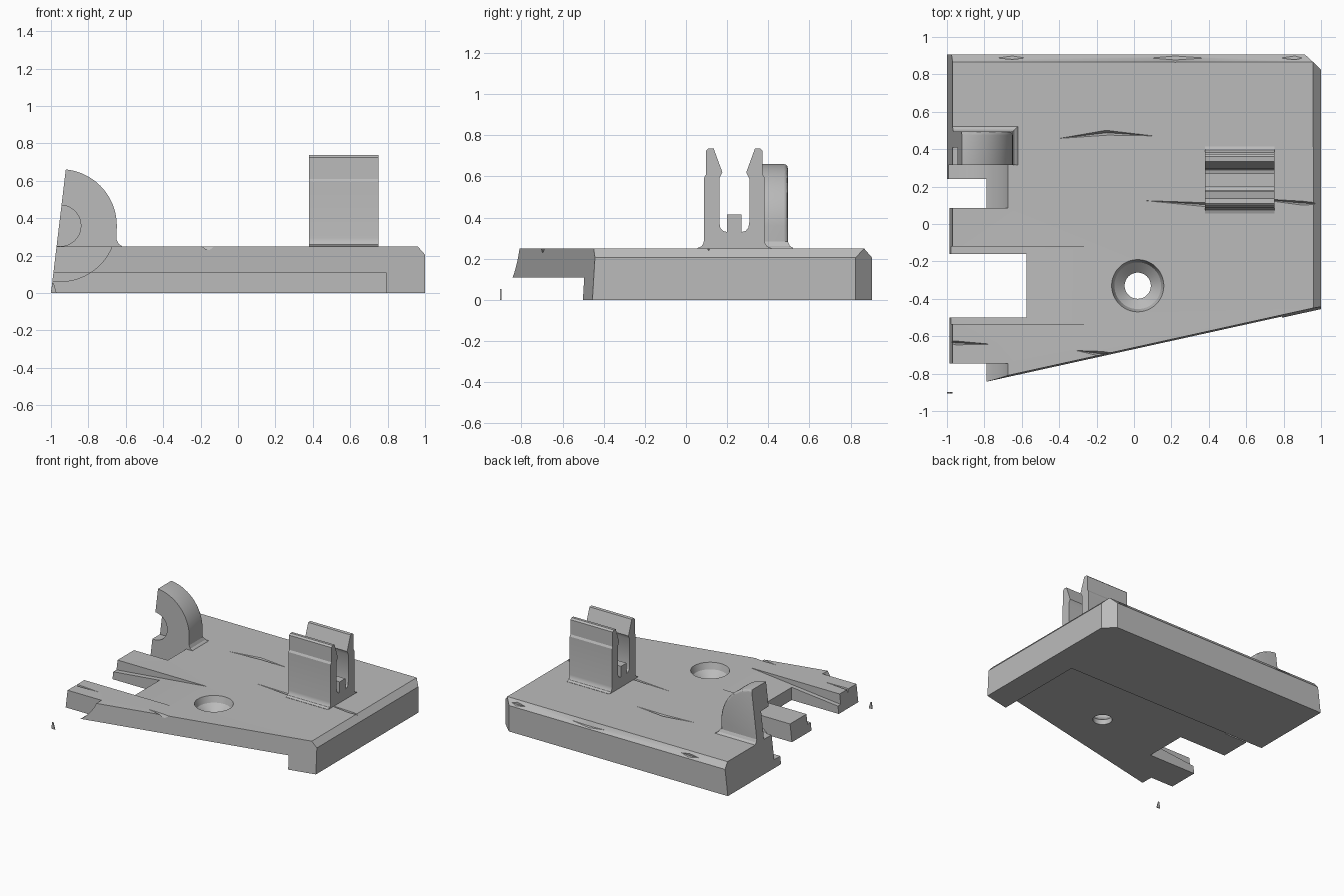
import bpy, bmesh, math

cube = bpy.data.objects.get("Cube")
if cube:
    bpy.data.objects.remove(cube, do_unlink=True)

grey = bpy.data.materials.new("plain grey")
grey.use_nodes = True
COLOUR = (0.5, 0.5, 0.5, 1)
grey.diffuse_color = COLOUR
grey.node_tree.nodes["Principled BSDF"].inputs["Base Color"].default_value = COLOUR


def make(name, verts, faces):
    """Mesh object with merged points and outward normals."""
    bm = bmesh.new()
    vs = [bm.verts.new(v) for v in verts]
    for f in faces:
        bm.faces.new([vs[i] for i in f])
    bmesh.ops.remove_doubles(bm, verts=bm.verts, dist=1e-5)
    bmesh.ops.recalc_face_normals(bm, faces=bm.faces)
    mesh = bpy.data.meshes.new(name)
    bm.to_mesh(mesh)
    bm.free()
    mesh.materials.append(grey)
    ob = bpy.data.objects.new(name, mesh)
    bpy.context.collection.objects.link(ob)
    return ob


def loft(name, loops):
    """Skin equal-length loops and cap both ends."""
    n = len(loops[0])
    faces = [list(range(n)), [(len(loops) - 1) * n + i for i in range(n)]]
    for k in range(len(loops) - 1):
        for i in range(n):
            j = (i + 1) % n
            faces.append([k * n + i, k * n + j, (k + 1) * n + j, (k + 1) * n + i])
    return make(name, [p for loop in loops for p in loop], faces)


def prism(name, pts, axis, lo, hi):
    """Extrude a 2D outline along x, y or z."""
    place = {"x": lambda a, b, t: (t, a, b),
             "y": lambda a, b, t: (a, t, b),
             "z": lambda a, b, t: (a, b, t)}[axis]
    return loft(name, [[place(a, b, t) for a, b in pts] for t in (lo, hi)])


def box(name, x, y, z):
    return prism(name, [(x[0], y[0]), (x[1], y[0]), (x[1], y[1]), (x[0], y[1])], "z", *z)


def arc(cx, cz, r, a0, a1, n):
    return [(cx + r * math.cos(math.radians(a0 + (a1 - a0) * i / n)),
             cz + r * math.sin(math.radians(a0 + (a1 - a0) * i / n))) for i in range(n + 1)]


def circle(cx, cz, r, n=64):
    return arc(cx, cz, r, 0, 360, n)[:-1]


def cut(ob, cutter):
    """Subtract the cutter, then delete it."""
    cutter.hide_render = True
    mod = ob.modifiers.new("cut", "BOOLEAN")
    mod.operation, mod.solver, mod.object = "DIFFERENCE", "EXACT", cutter
    bpy.context.view_layer.objects.active = ob
    bpy.ops.object.modifier_apply(modifier=mod.name)
    bpy.data.objects.remove(cutter, do_unlink=True)


def smooth(ob):
    bpy.ops.object.select_all(action="DESELECT")
    ob.select_set(True)
    bpy.context.view_layer.objects.active = ob
    bpy.ops.object.shade_smooth_by_angle(angle=math.radians(30))


def side_cut(ob):
    """Trim to the leaning plane on the -x side."""
    cut(ob, prism("side_cutter", [(-2, -.2), (-1.024, -.2), (-.904, .8), (-2, .8)], "y", -2, 2))


# Base plate: slanted front, chamfered back and side
def front_y(x, z):
    return -.455 + .06 * z + .2207 * (x - 1)


def plate_loop(z, back, side, corner_b, corner_c):
    return [(-1.1, back, z), (*corner_b, z), (*corner_c, z),
            (side, front_y(side, z), z), (-1.1, front_y(-1.1, z), z)]


plate = loft("base_plate", [
    plate_loop(0, .905, 1, (.915, .905), (1, .825)),
    plate_loop(.205, .905, 1, (.915, .905), (1, .825)),
    plate_loop(.25, .866, .96, (.9575, .866), (.9575, .866))])

# Underside recess, middle slot and shallow ramp
cut(plate, box("recess", (-1.3, .79), (-1.3, .24), (-.1, .11)))
cut(plate, prism("ramp", [(0, .269), (-1.2, .148), (-1.2, .4), (0, .4)], "y", -.535, -.12))
cut(plate, box("slot", (-1.3, -.575), (-.5, -.16), (-.1, .4)))

# Round clearances beside the hinge tongues
for y0, y1 in ((.085, .315), (-1.3, -.745)):
    cut(plate, prism("clearance", circle(-.95, .36, .298, 96), "y", y0, y1))
    cut(plate, box("clearance_end", (-1.3, -.95), (y0, y1), (.062, .4)))

# Countersunk screw hole
cut(plate, loft("screw_hole", [[(x, y, z) for x, y in circle(.02, -.33, r, 48)]
                               for r, z in ((.07, .05), (.07, .15), (.125, .2), (.14, .251), (.14, .3))]))


# Scratches and dents
def gouge(a, b, s1, s2, low):
    cut(plate, make("gouge", [a, b, s1, s2, low],
                    [(0, 2, 3), (2, 1, 3), (0, 4, 2), (2, 4, 1), (1, 4, 3), (3, 4, 0)]))


T = .252
for a, b, s1, s2, depth in (
        ((-.42, .455), (.12, .47), (-.15, .502), (-.14, .474), .025),
        ((.03, .127), (.74, .11), (.38, .115), (.38, .092), .02),
        ((.6, .14), (1.03, .108), (.9, .123), (.9, .1), .028),
        ((-1.1, -.615), (-.75, -.643), (-.95, -.625), (-.95, -.647), .03),
        ((-.32, -.675), (-.05, -.70), (-.17, -.68), (-.17, -.71), .025)):
    low = ((s1[0] + s2[0]) / 2, (s1[1] + s2[1]) / 2, .25 - depth)
    gouge((*a, T), (*b, T), (*s1, T), (*s2, T), low)
for x0, xm, x1, top in ((.03, .22, .45, .86), (-.77, -.65, -.55, .885), (.75, .86, .92, .88)):
    gouge((x0, .892, .23), (x1, .892, .23), (xm, top, .262), (xm, .925, .21), (xm, .877, .215))
side_cut(plate)
smooth(plate)

# Clip tower: mirrored fork outline
half = [(.18, .245), (.18, .252), (.16, .26), (.15, .275), (.147, .295), (.147, .595),
        (.138, .61), (.138, .725), (.125, .737), (.1, .735), (.058, .62), (.073, .59),
        (.073, .38), (.068, .35), (.055, .335), (.035, .33), (.035, .415)]
outline = [(.235 - y, z) for y, z in half] + [(.235 + y, z) for y, z in reversed(half)]
tower = prism("clip_tower", outline, "x", .38, .75)
smooth(tower)

# Hinge knuckle with a rounded back rim and a blind bore
profile = [(-1.1, .245), (-.65, .245)] + arc(-.95, .36, .302, 0, 90, 24) + [(-1.1, .662)]
knuckle = prism("hinge_knuckle", profile, "y", .315, .495)
bm = bmesh.new()
bm.from_mesh(knuckle.data)
rim = [e for e in bm.edges if all(v.co.y > .49 for v in e.verts)
       and any(v.co.z > .3 for v in e.verts) and any(v.co.x > -1 for v in e.verts)]
bmesh.ops.bevel(bm, geom=rim, offset=.02, segments=3, profile=.5, affect="EDGES")
bm.to_mesh(knuckle.data)
bm.free()
cut(knuckle, prism("bore", circle(-.95, .36, .11, 40), "y", .2, .41))
side_cut(knuckle)
smooth(knuckle)

# Flared foot around the knuckle
foot = loft("knuckle_fillet", [[(-1.1, .316, z), (-.65 + d, .316, z), (-.65 + d, .493 + d, z), (-1.1, .493 + d, z)]
                               for z, d in ((.245, .033), (.253, .027), (.262, .012), (.285, .001))])
cut(foot, prism("foot_bore", circle(-.95, .36, .11, 40), "y", .2, .41))
side_cut(foot)
smooth(foot)

# Loose chip beside the plate
prism("loose_chip", [(-1, 0), (-.97, 0), (-.985, .052), (-.993, .052)], "y", -.905, -.898)
